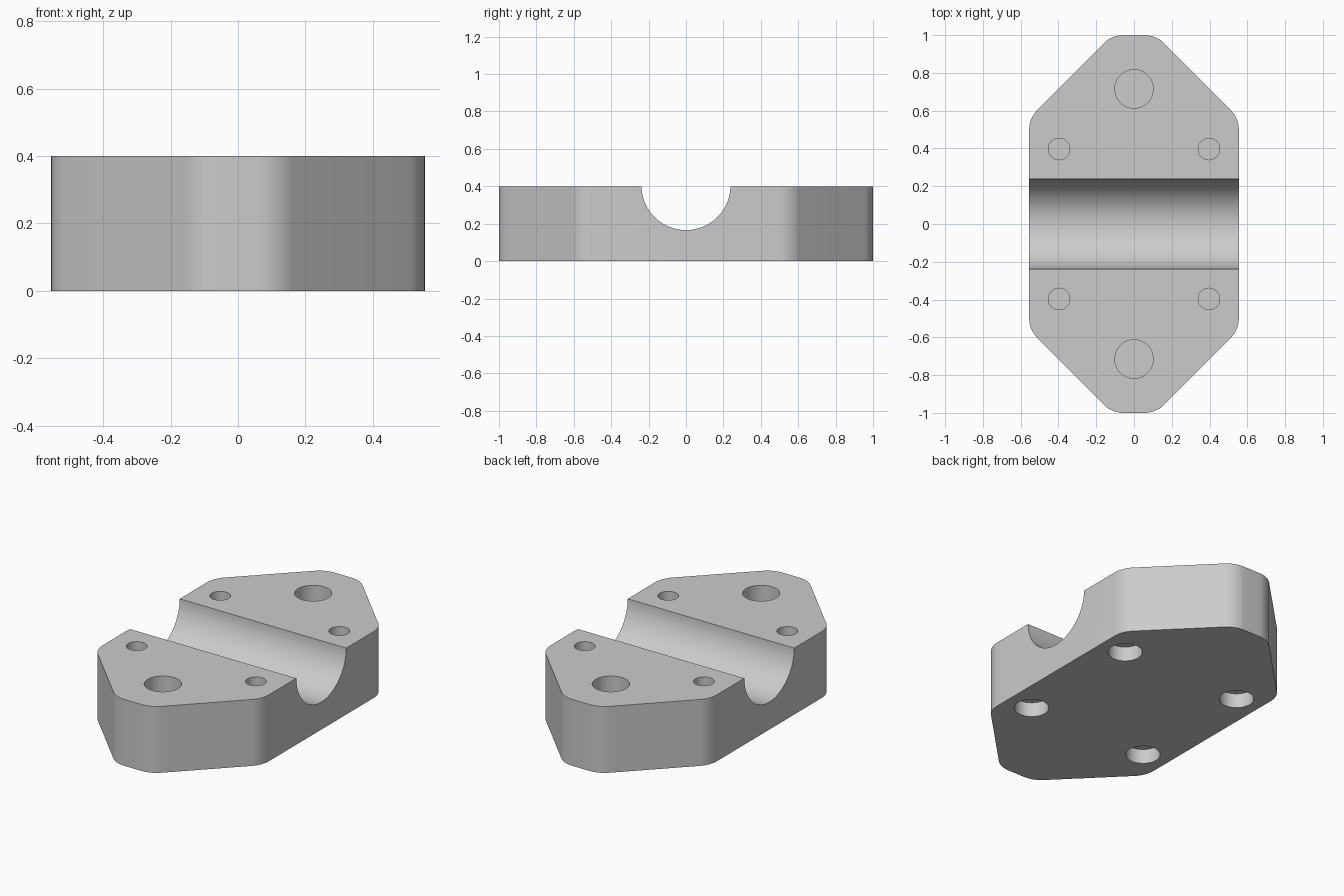
import bpy, bmesh, math
from mathutils import Vector

default = bpy.data.objects.get("Cube")
if default:
    bpy.data.objects.remove(default, do_unlink=True)

HEIGHT = 0.4
HALF_WIDTH = 0.555
CORNER_RADIUS = 0.15

grey = bpy.data.materials.new("plain_grey")
grey.use_nodes = True
grey.diffuse_color = (0.6, 0.6, 0.6, 1)
grey.node_tree.nodes["Principled BSDF"].inputs["Base Color"].default_value = (0.6, 0.6, 0.6, 1)


def add_object(name, bm):
    bmesh.ops.recalc_face_normals(bm, faces=bm.faces)
    mesh = bpy.data.meshes.new(name)
    bm.to_mesh(mesh)
    bm.free()
    mesh.materials.append(grey)
    obj = bpy.data.objects.new(name, mesh)
    bpy.context.collection.objects.link(obj)
    return obj


def rounded(points, radius, steps=10):
    """Replace each corner of a convex polygon with a tangent arc."""
    out = []
    for i, p in enumerate(points):
        a = (points[i - 1] - p).normalized()
        b = (points[(i + 1) % len(points)] - p).normalized()
        half = a.angle(b) / 2
        centre = p + (a + b).normalized() * radius / math.sin(half)
        start = p + a * radius / math.tan(half) - centre
        sweep = math.pi - 2 * half
        for s in range(steps + 1):
            t = sweep * s / steps
            c, n = math.cos(t), math.sin(t)
            out.append(centre + Vector((start.x * c - start.y * n, start.x * n + start.y * c)))
    return out


def cylinder(bm, centre, radius, low, high, sides=48):
    """Vertical cylinder between two heights."""
    ring = [bm.verts.new((centre[0] + radius * math.cos(math.tau * i / sides),
                          centre[1] + radius * math.sin(math.tau * i / sides), low))
            for i in range(sides)]
    face = bm.faces.new(ring)
    extrude_up(bm, face, Vector((0, 0, high - low)))


def extrude_up(bm, face, offset):
    geom = bmesh.ops.extrude_face_region(bm, geom=[face], use_keep_orig=True)["geom"]
    moved = [g for g in geom if isinstance(g, bmesh.types.BMVert)]
    bmesh.ops.translate(bm, verts=moved, vec=offset)


# Body: long block with chamfered, rounded corners
quarter = [Vector((HALF_WIDTH, 0.56)), Vector((0.117, 1.0))]
outline = quarter + [Vector((-p.x, p.y)) for p in reversed(quarter)]
outline += [-p for p in outline]
bm = bmesh.new()
base = bm.faces.new([bm.verts.new((p.x, p.y, 0)) for p in rounded(outline, CORNER_RADIUS)])
extrude_up(bm, base, Vector((0, 0, HEIGHT)))
body = add_object("clamp_block", bm)

# Groove across the top
bm = bmesh.new()
sides = 96
radius, axis_z = 0.238, 0.404
ring = [bm.verts.new((-1, radius * math.cos(math.tau * i / sides),
                      axis_z + radius * math.sin(math.tau * i / sides))) for i in range(sides)]
extrude_up(bm, bm.faces.new(ring), Vector((2, 0, 0)))
cutters = [add_object("groove_cutter", bm)]

# Blind holes from above, and wider shallow recesses below the small ones
bm = bmesh.new()
for sy in (-1, 1):
    cylinder(bm, (0, 0.715 * sy), 0.102, 0.08, HEIGHT + 0.1)
    for sx in (-1, 1):
        spot = (0.397 * sx, 0.397 * sy)
        cylinder(bm, spot, 0.057, 0.1, HEIGHT + 0.1)
        cylinder(bm, spot, 0.094, -0.1, 0.087)
cutters.append(add_object("hole_cutter", bm))

# Cut the block and keep its edges sharp
bpy.ops.object.select_all(action="DESELECT")
body.select_set(True)
bpy.context.view_layer.objects.active = body
for cutter in cutters:
    cutter.hide_render = True
    mod = body.modifiers.new(cutter.name, "BOOLEAN")
    mod.operation = "DIFFERENCE"
    mod.solver = "EXACT"
    mod.object = cutter
    bpy.ops.object.modifier_apply(modifier=mod.name)
    bpy.data.objects.remove(cutter, do_unlink=True)
bpy.ops.object.shade_smooth_by_angle(angle=math.radians(30))
